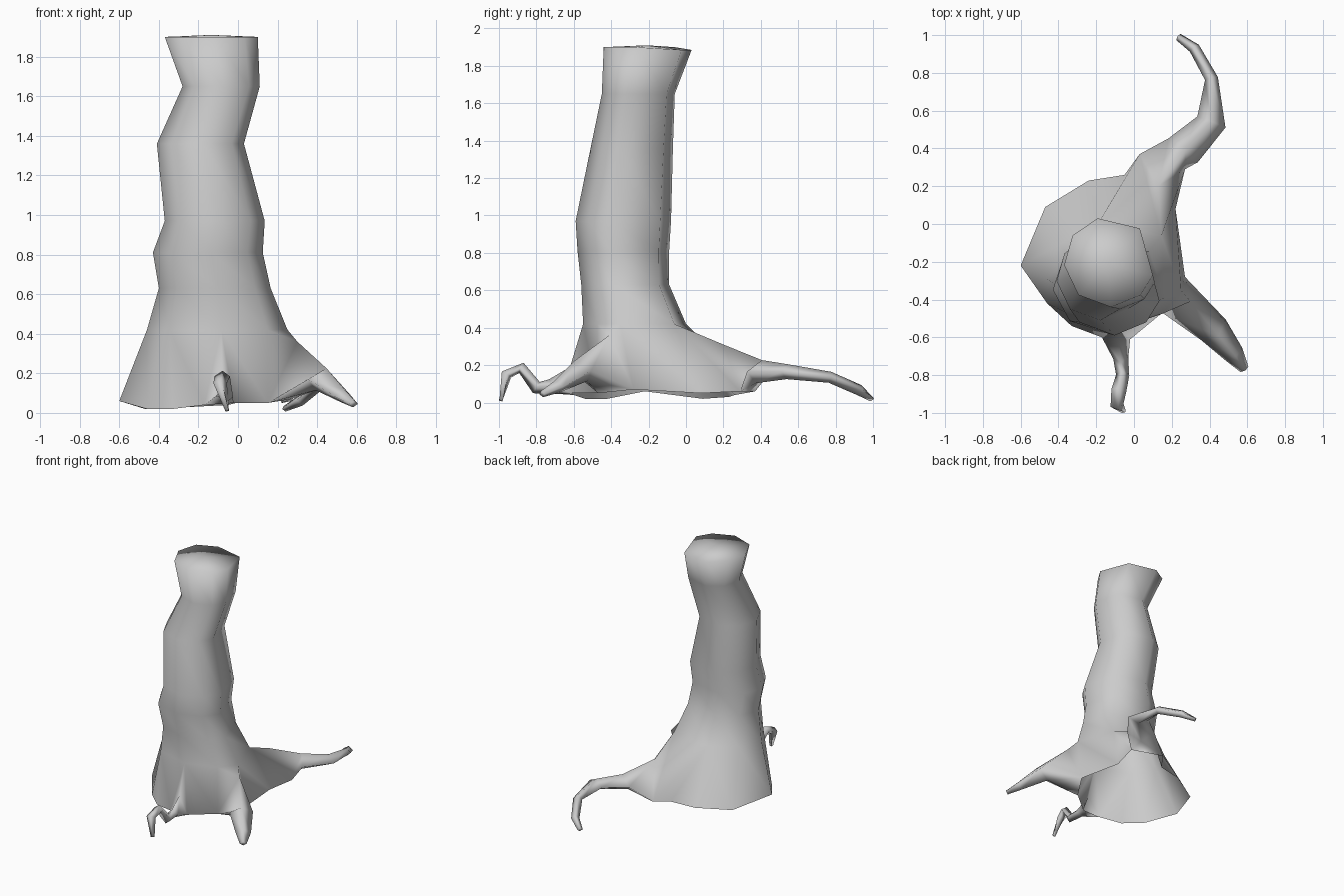
import bpy, bmesh, math
from mathutils import Vector

if "Cube" in bpy.data.objects:
    bpy.data.objects.remove(bpy.data.objects["Cube"])

bm = bmesh.new()

# Trunk rings from the top down: z, x min, x max, y min, y max
RINGS = [
    (1.90, -0.37, 0.10, -0.44, 0.03),
    (1.65, -0.28, 0.11, -0.45, -0.06),
    (1.36, -0.41, 0.03, -0.51, -0.07),
    (0.97, -0.37, 0.135, -0.59, -0.08),
    (0.81, -0.43, 0.125, -0.58, -0.09),
    (0.63, -0.40, 0.165, -0.56, -0.09),
    (0.42, -0.46, 0.25, -0.55, 0.00),
]
# Uneven eight-sided cross-section, with one broad side at the back right
ANGLES = [math.radians(a) for a in (-17, 48, 105, 144, 184, 227, 272, 313)]
SIDES = len(ANGLES)


def fit(values, low, high):
    a, b = min(values), max(values)
    return [low + (v - a) / (b - a) * (high - low) for v in values]


def trunk_ring(z, x0, x1, y0, y1):
    xs = fit([math.cos(a) for a in ANGLES], x0, x1)
    ys = fit([math.sin(a) for a in ANGLES], y0, y1)
    return [bm.verts.new((x, y, z)) for x, y in zip(xs, ys)]


rings = [trunk_ring(*r) for r in RINGS]
for upper, lower in zip(rings, rings[1:]):
    for i in range(SIDES):
        j = (i + 1) % SIDES
        bm.faces.new((upper[i], lower[i], lower[j], upper[j]))

# Closed top, slightly sloped to the back
for v in rings[0]:
    if v.co.y > -0.03:
        v.co.z = 1.885
centre = bm.verts.new((-0.135, -0.21, 1.91))
for i in range(SIDES):
    bm.faces.new((rings[0][i], rings[0][(i + 1) % SIDES], centre))

# Flared foot: open outline that arches up where each root leaves;
# last value is the trunk side it hangs from
FOOT = [
    (0.27, -0.28, 0.07, 0), (0.22, 0.08, 0.05, 1), (0.27, 0.29, 0.06, 1),
    (0.13, 0.20, 0.31, 1), (0.03, 0.37, 0.06, 2), (-0.05, 0.26, 0.04, 2),
    (-0.24, 0.23, 0.03, 2), (-0.47, 0.09, 0.02, 3), (-0.60, -0.22, 0.06, 4),
    (-0.46, -0.42, 0.02, 5), (-0.33, -0.54, 0.02, 5), (-0.17, -0.60, 0.04, 6),
    (-0.08, -0.62, 0.19, 6), (-0.02, -0.61, 0.05, 6), (0.15, -0.47, 0.05, 7),
    (0.30, -0.41, 0.36, 0),
]
foot = [bm.verts.new(p[:3]) for p in FOOT]
for k in range(len(foot)):
    n = (k + 1) % len(foot)
    a, b = rings[-1][FOOT[k][3]], rings[-1][FOOT[n][3]]
    bm.faces.new((a, foot[k], foot[n]) if a == b else (a, foot[k], foot[n], b))


# Root: four-sided tapering arm grown out of an arch in the foot
# sections are x, y, z, half width, half height
def grow_root(ridge, sections):
    right, top, left = (foot[(ridge + d) % len(foot)] for d in (-1, 0, 1))
    path = [top.co.copy()] + [Vector(s[:3]) for s in sections]
    prev = None
    for i, (x, y, z, w, h) in enumerate(sections, 1):
        t = (path[min(i + 1, len(path) - 1)] - path[i - 1]).normalized()
        side = t.cross(Vector((0, 0, 1))).normalized()
        up = side.cross(t)
        new = [bm.verts.new(path[i] + o)
               for o in (side * w, up * h, -side * w, -up * h)]
        if prev is None:
            bm.faces.new((right, new[0], new[1], top))
            bm.faces.new((top, new[1], new[2], left))
            bm.faces.new((left, new[2], new[3]))
            bm.faces.new((right, new[3], new[0]))
            bm.faces.new((left, new[3], right))
        else:
            for a in range(4):
                b = (a + 1) % 4
                bm.faces.new((prev[a], new[a], new[b], prev[b]))
        prev = new
    bm.faces.new(prev)


# Long back root
grow_root(3, [(0.26, 0.39, 0.165, 0.10, 0.065), (0.41, 0.54, 0.165, 0.08, 0.04),
              (0.41, 0.77, 0.135, 0.035, 0.03), (0.32, 0.93, 0.065, 0.03, 0.03),
              (0.235, 0.99, 0.02, 0.02, 0.015)])
# Right front root
grow_root(15, [(0.42, -0.56, 0.17, 0.085, 0.07), (0.53, -0.69, 0.085, 0.055, 0.035),
               (0.585, -0.77, 0.045, 0.025, 0.018)])
# Thin humped front root
grow_root(12, [(-0.07, -0.71, 0.085, 0.04, 0.045), (-0.06, -0.80, 0.08, 0.035, 0.035),
               (-0.08, -0.88, 0.185, 0.04, 0.03), (-0.09, -0.96, 0.15, 0.035, 0.03),
               (-0.055, -0.99, 0.01, 0.014, 0.012)])

bmesh.ops.recalc_face_normals(bm, faces=bm.faces[:])
for f in bm.faces:
    f.smooth = True
mesh = bpy.data.meshes.new("tree_stump")
bm.to_mesh(mesh)
bm.free()
stump = bpy.data.objects.new("tree_stump", mesh)
bpy.context.collection.objects.link(stump)
